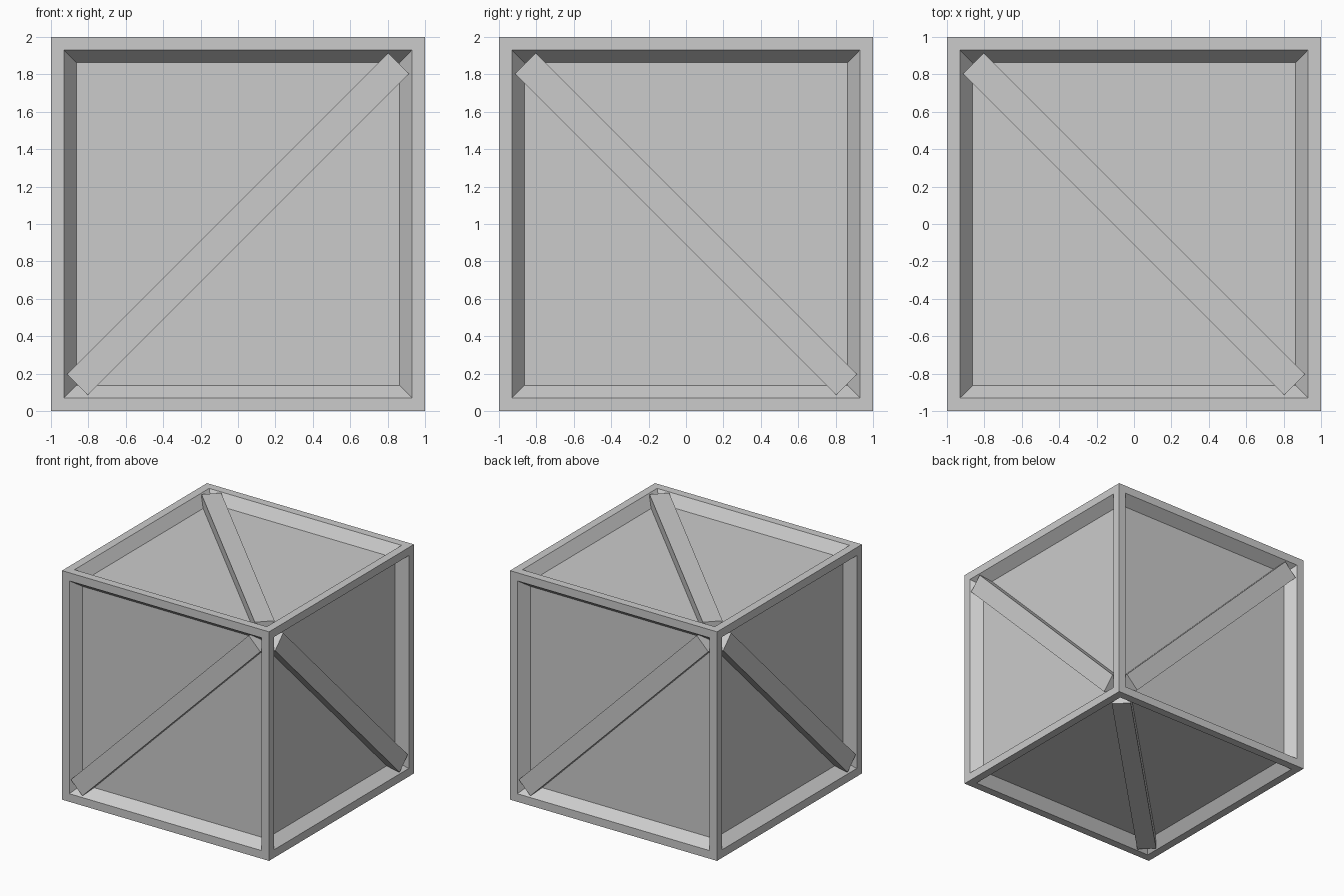
import bpy, bmesh
from mathutils import Vector, Matrix

if "Cube" in bpy.data.objects:
    bpy.data.objects.remove(bpy.data.objects["Cube"])

CENTRE = Vector((0, 0, 1))


def finish(bm, name):
    bmesh.ops.recalc_face_normals(bm, faces=bm.faces)
    mesh = bpy.data.meshes.new(name)
    bm.to_mesh(mesh)
    bm.free()
    obj = bpy.data.objects.new(name, mesh)
    bpy.context.collection.objects.link(obj)
    return obj


# Crate body: cube with a rim and a sloped recess on every face
bm = bmesh.new()
bmesh.ops.create_cube(bm, size=2, matrix=Matrix.Translation(CENTRE))
panels = bm.faces[:]
bmesh.ops.inset_individual(bm, faces=panels, thickness=0.1)
bmesh.ops.inset_individual(bm, faces=panels, thickness=0.093, depth=-0.09)
finish(bm, "crate_body")


# Diagonal brace: plank lying in a recess, level with the rim
def brace(name, normal, along):
    n = Vector(normal)
    a = Vector(along).normalized()
    side = n.cross(a)
    length, width, outer, inner = 2.43, 0.158, 0.9995, 0.9
    frame = Matrix((a * length, side * width, n * (outer - inner))).transposed().to_4x4()
    pos = CENTRE + n * (outer + inner) / 2
    bm = bmesh.new()
    bmesh.ops.create_cube(bm, size=1, matrix=Matrix.Translation(pos) @ frame)
    finish(bm, name)


brace("front_brace", (0, -1, 0), (1, 0, 1))
brace("back_brace", (0, 1, 0), (-1, 0, 1))
brace("right_brace", (1, 0, 0), (0, -1, 1))
brace("left_brace", (-1, 0, 0), (0, 1, 1))
brace("top_brace", (0, 0, 1), (-1, 1, 0))
brace("bottom_brace", (0, 0, -1), (1, 1, 0))
